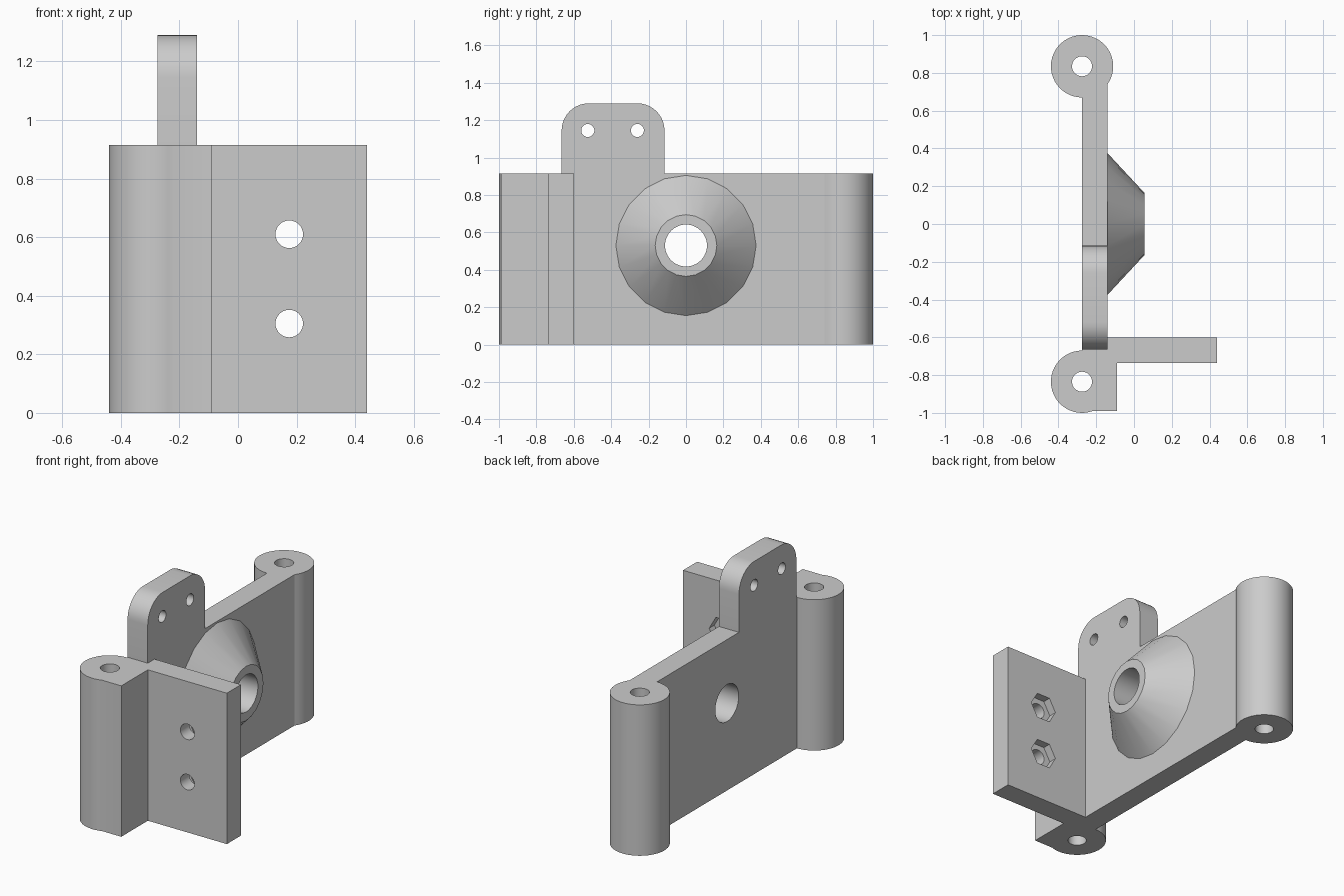
import bpy, bmesh, math
from mathutils import Matrix, Vector

cube = bpy.data.objects.get("Cube")
if cube:
    bpy.data.objects.remove(cube, do_unlink=True)

# Single grey plastic
grey = bpy.data.materials.new("light_grey")
grey.use_nodes = True
colour = (0.6, 0.6, 0.6, 1)
grey.diffuse_color = colour
grey.node_tree.nodes["Principled BSDF"].inputs["Base Color"].default_value = colour

AXIS = {"X": Matrix.Rotation(math.pi / 2, 4, "Y"),
        "Y": Matrix.Rotation(-math.pi / 2, 4, "X"),
        "Z": Matrix.Identity(4)}


def finish(name, bm):
    bmesh.ops.recalc_face_normals(bm, faces=bm.faces)
    mesh = bpy.data.meshes.new(name)
    bm.to_mesh(mesh)
    bm.free()
    obj = bpy.data.objects.new(name, mesh)
    mesh.materials.append(grey)
    bpy.context.collection.objects.link(obj)
    return obj


def arc(cx, cy, radius, start, end, steps):
    angles = [math.radians(start + (end - start) * i / steps) for i in range(steps + 1)]
    return [(cx + radius * math.cos(a), cy + radius * math.sin(a)) for a in angles]


def extrude(name, points, direction):
    bm = bmesh.new()
    face = bm.faces.new([bm.verts.new(p) for p in points])
    result = bmesh.ops.extrude_face_region(bm, geom=[face], use_keep_orig=True)
    moved = [v for v in result["geom"] if isinstance(v, bmesh.types.BMVert)]
    bmesh.ops.translate(bm, verts=moved, vec=direction)
    return finish(name, bm)


def rod(name, axis, centre, length, r1, r2=None, sides=48, spin=0):
    bm = bmesh.new()
    place = Matrix.Translation(centre) @ AXIS[axis] @ Matrix.Rotation(spin, 4, "Z")
    bmesh.ops.create_cone(bm, cap_ends=True, segments=sides, radius1=r1,
                          radius2=r1 if r2 is None else r2, depth=length, matrix=place)
    return finish(name, bm)


def cut(target, cutters):
    for cutter in cutters:
        mod = target.modifiers.new("bore", "BOOLEAN")
        mod.operation, mod.object, mod.solver = "DIFFERENCE", cutter, "EXACT"
    bpy.context.view_layer.update()
    depsgraph = bpy.context.evaluated_depsgraph_get()
    mesh = bpy.data.meshes.new_from_object(target.evaluated_get(depsgraph))
    target.modifiers.clear()
    target.data = mesh
    for cutter in cutters:
        bpy.data.objects.remove(cutter, do_unlink=True)


H = 0.915               # body height
XL, XR = -0.275, -0.14  # plate faces
PIN_Y, PIN_R = 0.835, 0.165
HUB_Z = 0.53            # hub axis height

# Body: plate, two hinge barrels, square block and side flange in one outline
outline = arc(XL, -PIN_Y, PIN_R, 90, 290, 28)
outline += [(-0.09, -0.99), (-0.09, -0.735), (0.44, -0.735), (0.44, -0.60), (XR, -0.60)]
outline += arc(XL, PIN_Y, PIN_R, -math.degrees(math.acos((XR - XL) / PIN_R)), 270, 40)
body = extrude("bracket_body", [(x, y, 0) for x, y in outline], (0, 0, H))

holes = [rod("pin_hole", "Z", (XL, s * PIN_Y, H / 2), 2, 0.053, sides=32) for s in (-1, 1)]
holes.append(rod("plate_bore", "X", (-0.2, 0, HUB_Z), 0.5, 0.112))
# Bolt holes with hexagonal nut pockets on the back of the flange
for z in (0.305, 0.61):
    holes.append(rod("bolt_hole", "Y", (0.175, -0.66, z), 0.5, 0.047, sides=32))
    holes.append(rod("nut_pocket", "Y", (0.175, -0.6, z), 0.1, 0.09, sides=6, spin=math.pi / 6))
cut(body, holes)

# Rounded tab on the top edge
outline = [(-0.665, H), (-0.115, H)]
outline += arc(-0.26, 1.145, 0.145, 0, 90, 10) + arc(-0.52, 1.145, 0.145, 90, 180, 10)
tab = extrude("top_tab", [(XL, y, z) for y, z in outline], (XR - XL, 0, 0))
cut(tab, [rod("tab_hole", "X", (-0.2, y, 1.145), 0.5, 0.035, sides=24) for y in (-0.525, -0.26)])

# Conical hub
hub = rod("conical_hub", "X", ((XR + 0.055) / 2, 0, HUB_Z), 0.055 - XR, 0.375, 0.165, 20)
cut(hub, [rod("hub_bore", "X", (0, 0, HUB_Z), 0.8, 0.112)])

# Remove the hidden contact faces, then smooth the rounds
for obj, axis, level in ((tab, 2, H), (hub, 0, XR)):
    bm = bmesh.new()
    bm.from_mesh(obj.data)
    hidden = [f for f in bm.faces if all(abs(v.co[axis] - level) < 0.001 for v in f.verts)]
    bmesh.ops.delete(bm, geom=hidden, context="FACES")
    bm.to_mesh(obj.data)
    bm.free()

bpy.ops.object.select_all(action="DESELECT")
for obj in (body, tab, hub):
    obj.select_set(True)
bpy.context.view_layer.objects.active = body
bpy.ops.object.shade_smooth_by_angle(angle=math.radians(30))
